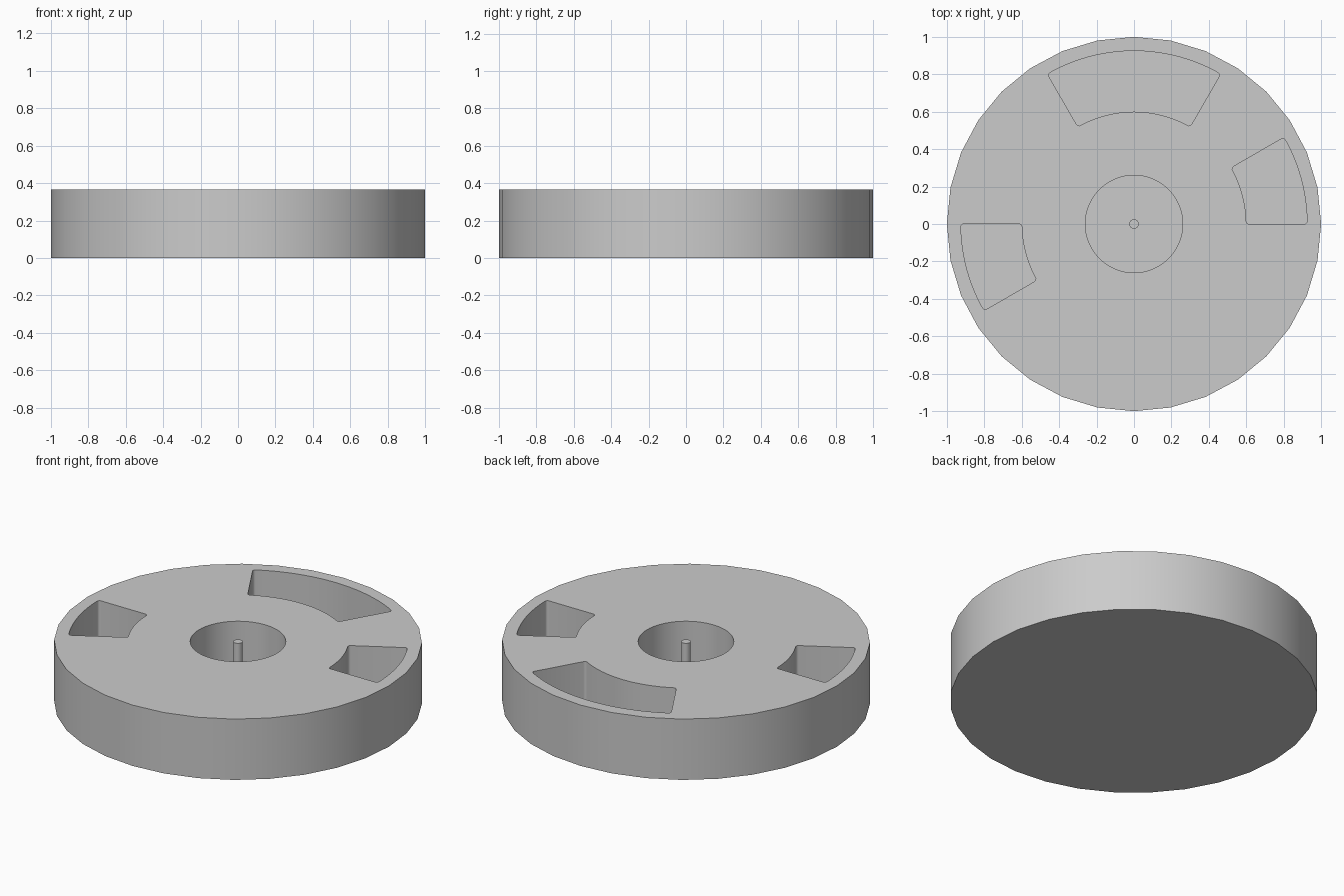
import bpy, bmesh, math

if "Cube" in bpy.data.objects:
    bpy.data.objects.remove(bpy.data.objects["Cube"])

HEIGHT = 0.365
FLOOR = 0.06

grey = bpy.data.materials.new("plain_grey")
grey.diffuse_color = (0.6, 0.6, 0.6, 1)
grey.use_nodes = True
grey.node_tree.nodes["Principled BSDF"].inputs["Base Color"].default_value = grey.diffuse_color


def prism(name, outline, z0, z1, corners=()):
    """Extrude a flat outline upward, rounding the upright edges at the given corners."""
    bm = bmesh.new()
    low = [bm.verts.new((x, y, z0)) for x, y in outline]
    high = [bm.verts.new((x, y, z1)) for x, y in outline]
    n = len(outline)
    bm.faces.new(low[::-1])
    bm.faces.new(high)
    for i in range(n):
        j = (i + 1) % n
        bm.faces.new((low[i], low[j], high[j], high[i]))
    if corners:
        edges = [bm.edges.get((low[i], high[i])) for i in corners]
        bmesh.ops.bevel(bm, geom=edges, offset=0.015, segments=4,
                        profile=0.5, affect='EDGES')
    bmesh.ops.recalc_face_normals(bm, faces=bm.faces)
    mesh = bpy.data.meshes.new(name)
    bm.to_mesh(mesh)
    bm.free()
    mesh.materials.append(grey)
    obj = bpy.data.objects.new(name, mesh)
    bpy.context.collection.objects.link(obj)
    return obj


def circle(radius, sides):
    return [(radius * math.cos(2 * math.pi * i / sides),
             radius * math.sin(2 * math.pi * i / sides)) for i in range(sides)]


def activate(obj):
    bpy.ops.object.select_all(action='DESELECT')
    obj.select_set(True)
    bpy.context.view_layer.objects.active = obj


def pocket(start, end):
    """Arc-shaped pocket cutter between two angles in degrees."""
    steps = max(8, round((end - start) / 3))
    angles = [math.radians(start + (end - start) * i / steps) for i in range(steps + 1)]
    outline = [(0.925 * math.cos(a), 0.925 * math.sin(a)) for a in angles]
    outline += [(0.6 * math.cos(a), 0.6 * math.sin(a)) for a in reversed(angles)]
    return prism("pocket_cutter", outline, FLOOR, HEIGHT + 0.2,
                 (0, steps, steps + 1, 2 * steps + 1))


# Main disc
disc = prism("disc_body", circle(1, 32), 0, HEIGHT)

# Central well and three arc pockets, closed at the bottom
cutters = [prism("well_cutter", circle(0.26, 64), FLOOR, HEIGHT + 0.2),
           pocket(0, 30), pocket(60, 120), pocket(180, 210)]
for cutter in cutters:
    cutter.hide_render = True
    mod = disc.modifiers.new("cut", 'BOOLEAN')
    mod.operation = 'DIFFERENCE'
    mod.solver = 'EXACT'
    mod.object = cutter
    activate(disc)
    bpy.ops.object.modifier_apply(modifier=mod.name)
for cutter in cutters:
    bpy.data.objects.remove(cutter)

# Centre pin rising from the well floor
pin = prism("centre_pin", circle(0.025, 24), FLOOR - 0.01, HEIGHT)

for obj in (disc, pin):
    activate(obj)
    bpy.ops.object.shade_smooth_by_angle(angle=math.radians(30))
